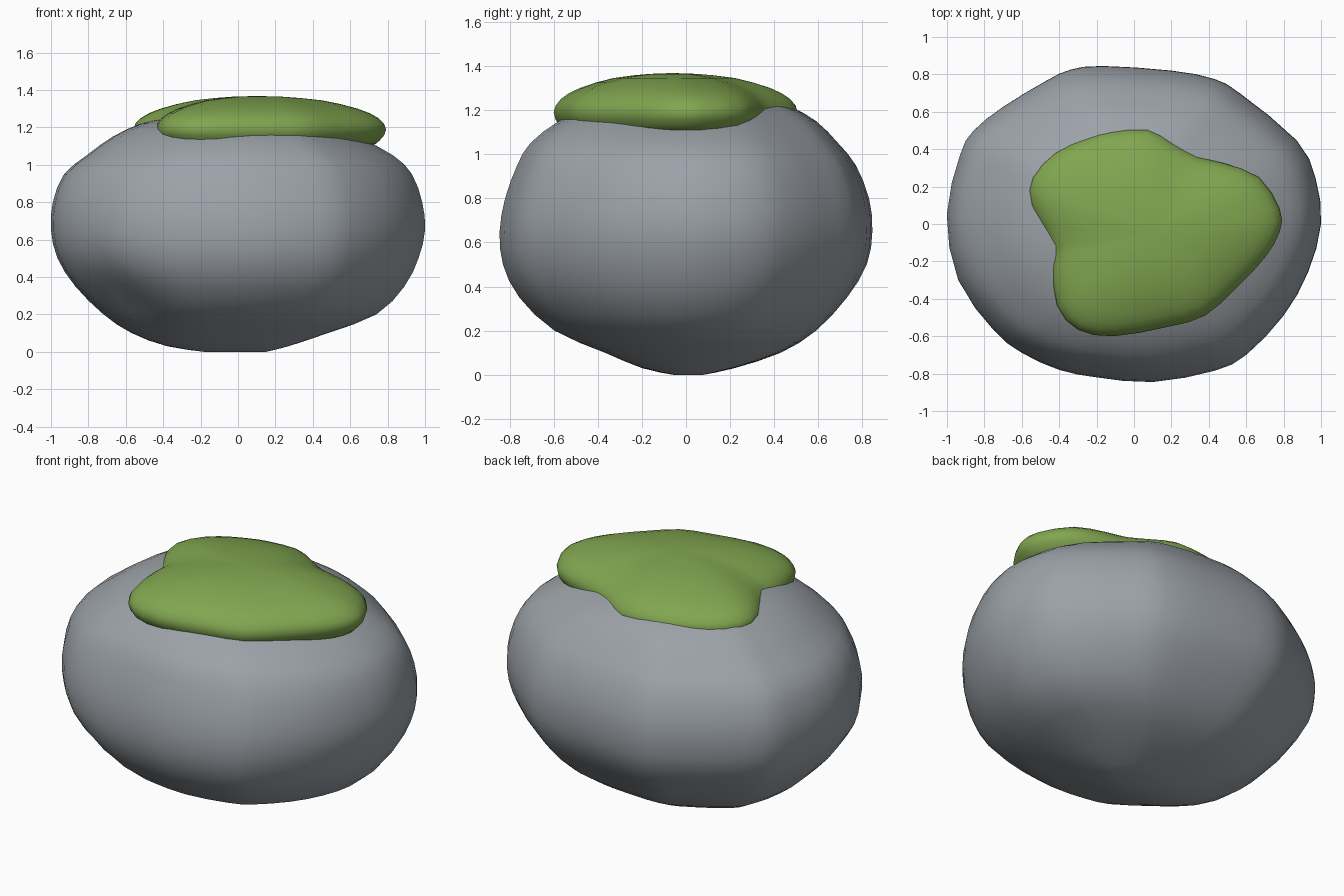
import bpy, bmesh, math
from mathutils import Vector

if "Cube" in bpy.data.objects:
    bpy.data.objects.remove(bpy.data.objects["Cube"])


def spline(pts, n, closed):
    """Catmull-Rom resampling, n steps per span."""
    pts = [Vector(p) for p in pts]
    m = len(pts)
    get = (lambda i: pts[i % m]) if closed else (lambda i: pts[max(0, min(m - 1, i))])
    out = []
    for i in range(m if closed else m - 1):
        a, b, c, d = (get(i + k) for k in (-1, 0, 1, 2))
        for s in range(n):
            t = s / n
            out.append(0.5 * (2 * b + (c - a) * t + (2 * a - 5 * b + 4 * c - d) * t * t
                              + (3 * b - a - 3 * c + d) * t ** 3))
    if not closed:
        out.append(pts[-1])
    return out


def loft(name, rings, bottom, top):
    """Skin a stack of rings (low to high) and close both ends with fans."""
    bm = bmesh.new()
    loops = [[bm.verts.new(p) for p in r] for r in rings]
    n = len(loops[0])
    lo, hi = bm.verts.new(bottom), bm.verts.new(top)
    for i in range(n):
        j = (i + 1) % n
        bm.faces.new((lo, loops[0][j], loops[0][i]))
        bm.faces.new((hi, loops[-1][i], loops[-1][j]))
        for a, b in zip(loops, loops[1:]):
            bm.faces.new((a[i], a[j], b[j], b[i]))
    bmesh.ops.recalc_face_normals(bm, faces=bm.faces)
    for f in bm.faces:
        f.smooth = True
    me = bpy.data.meshes.new(name)
    bm.to_mesh(me)
    bm.free()
    ob = bpy.data.objects.new(name, me)
    bpy.context.collection.objects.link(ob)
    return ob


def paint(ob, name, colour):
    mat = bpy.data.materials.new(name)
    mat.diffuse_color = colour
    mat.use_nodes = True
    mat.node_tree.nodes["Principled BSDF"].inputs["Base Color"].default_value = mat.diffuse_color
    ob.data.materials.append(mat)


# Boulder: plan outline scaled by the left/right/front/back reach at each height
plan = spline([(1, 0), (.97, .25), (.87, .45), (.57, .7), (.43, .78), (.2, .825), (-.17, .85),
               (-.34, .83), (-.47, .77), (-.7, .63), (-.86, .5), (-.93, .37), (-1, .05),
               (-.94, -.3), (-.75, -.57), (-.6, -.69), (-.4, -.78), (-.2, -.82), (.1, -.845),
               (.43, -.785), (.6, -.7), (.8, -.49), (.93, -.26)], 2, True)
levels = [Vector(v) for v in (
    (0, .18, .15, .06, .08), (.03, .38, .27, .2, .22), (.1, .57, .48, .37, .43),
    (.2, .72, .74, .6, .59), (.35, .87, .89, .76, .73), (.5, .965, .965, .835, .82),
    (.65, 1, 1, .85, .845), (.8, .99, .985, .825, .83), (.95, .93, .93, .77, .77),
    (1.05, .81, .83, .71, .69), (1.15, .67, .64, .58, .59), (1.22, .52, .45, .42, .46),
    (1.26, .34, .28, .25, .28))]
dent = Vector((-.6, -.45, .22))
rings = []
for z, left, right, front, back in spline(levels, 2, False):
    ring = []
    for x, y in plan:
        p = Vector((x * (right if x > 0 else left),
                    y / .85 * (back if y > 0 else front), z))
        k = .07 * math.exp(-(p - dent).length_squared / .06)
        ring.append(p + k * Vector((.6, .5, .3)))
    rings.append(ring)
boulder = loft("boulder", rings, (0, 0, 0), (-.02, .02, 1.275))
paint(boulder, "stone", (.33, .36, .39, 1))

# Moss cap: flattened cushion with a lobed outline
lobes = spline([(.78, .08), (.67, .25), (.48, .325), (.34, .36), (.2, .44), (.07, .505),
                (-.12, .495), (-.25, .46), (-.42, .38), (-.54, .25), (-.55, .1), (-.44, -.12),
                (-.44, -.22), (-.41, -.44), (-.3, -.565), (-.11, -.6), (.18, -.55),
                (.38, -.49), (.55, -.34), (.7, -.18), (.78, -.04)], 2, True)
section = spline([Vector(s) for s in (
    (.5, 1.1), (.85, 1.1), (.95, 1.13), (1, 1.19), (.94, 1.25), (.78, 1.3),
    (.5, 1.345), (.2, 1.364))], 2, False)
cx, cy = .1, -.06
rings = [[Vector((cx + (x - cx) * s, cy + (y - cy) * s, z)) for x, y in lobes]
         for s, z in section]
moss = loft("moss_cap", rings, (cx, cy, 1.1), (cx, cy, 1.368))
paint(moss, "moss", (.22, .38, .08, 1))
